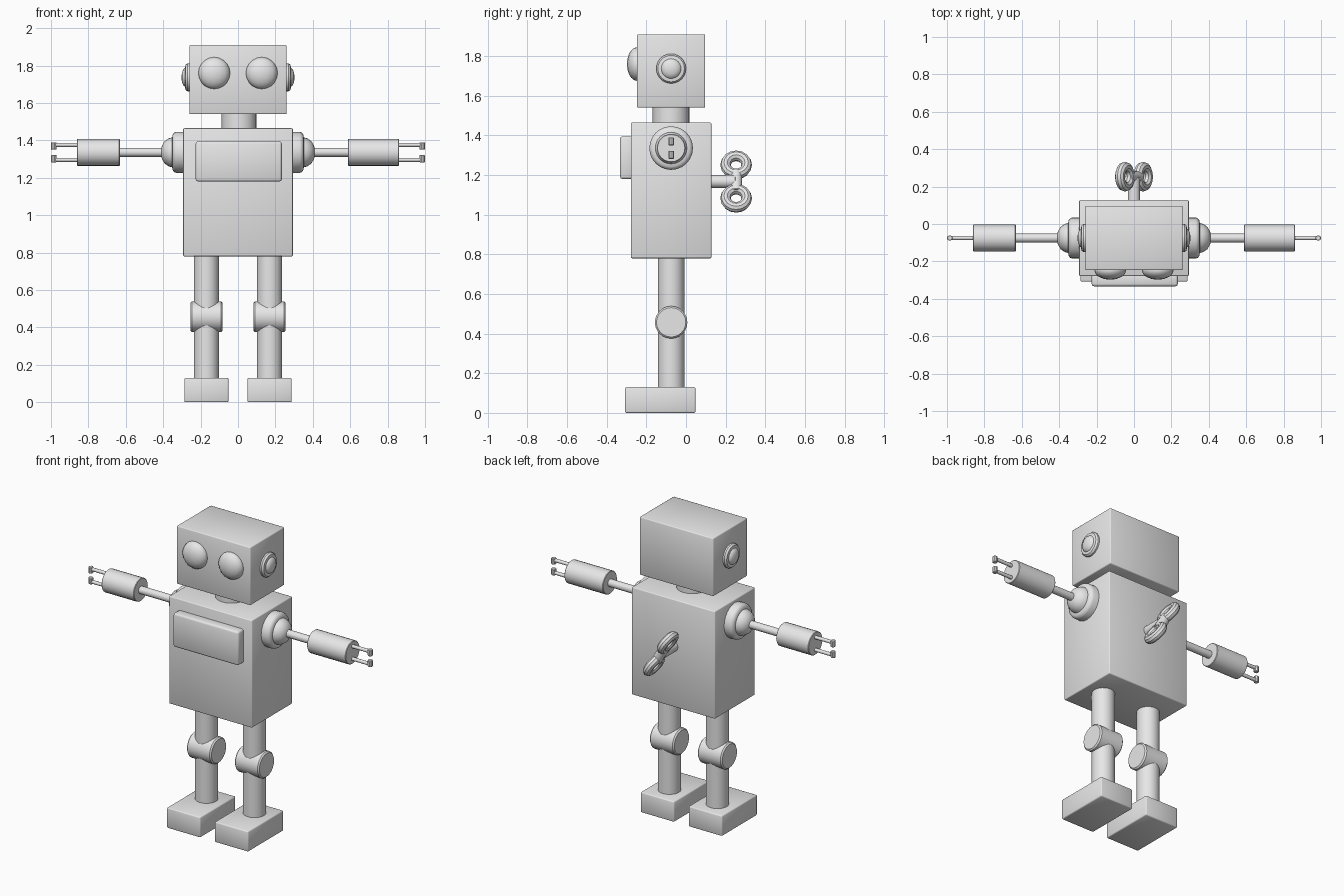
import bpy, bmesh, math
from mathutils import Vector, Matrix

if "Cube" in bpy.data.objects:
    bpy.data.objects.remove(bpy.data.objects["Cube"])

grey = bpy.data.materials.new("plain grey")
grey.diffuse_color = (0.8, 0.8, 0.8, 1)
grey.use_nodes = True
grey.node_tree.nodes["Principled BSDF"].inputs["Base Color"].default_value = grey.diffuse_color

AXIS_Y = -0.075      # depth of the body's centre line
ARM_Z = 1.336


def add(name, bm, matrix=Matrix(), angle=35):
    """Turn a bmesh into a smooth-by-angle object."""
    bmesh.ops.transform(bm, matrix=matrix, verts=bm.verts)
    bmesh.ops.recalc_face_normals(bm, faces=bm.faces)
    mesh = bpy.data.meshes.new(name)
    bm.to_mesh(mesh)
    bm.free()
    mesh.materials.append(grey)
    ob = bpy.data.objects.new(name, mesh)
    bpy.context.collection.objects.link(ob)
    bpy.ops.object.select_all(action='DESELECT')
    ob.select_set(True)
    bpy.context.view_layer.objects.active = ob
    bpy.ops.object.shade_smooth_by_angle(angle=math.radians(angle))
    return ob


def box(name, lo, hi, bevel=0.006):
    lo, hi = Vector(lo), Vector(hi)
    bm = bmesh.new()
    bmesh.ops.create_cube(bm, size=1)
    bmesh.ops.transform(bm, matrix=Matrix.Diagonal((*(hi - lo), 1)), verts=bm.verts)
    bmesh.ops.bevel(bm, geom=bm.edges[:], offset=bevel, segments=2,
                    affect='EDGES', profile=0.5)
    return add(name, bm, Matrix.Translation((lo + hi) / 2), 50)


def lathe(name, profile, origin, axis, segs=24):
    """Revolve (radius, distance) points around an axis through origin."""
    bm = bmesh.new()
    vs = [bm.verts.new((r, 0, h)) for r, h in profile]
    es = [bm.edges.new(p) for p in zip(vs, vs[1:])]
    bmesh.ops.spin(bm, geom=vs + es, cent=(0, 0, 0), axis=(0, 0, 1),
                   angle=math.tau, steps=segs)
    bmesh.ops.remove_doubles(bm, verts=bm.verts, dist=1e-5)
    turn = Vector(axis).to_track_quat('Z', 'Y').to_matrix().to_4x4()
    return add(name, bm, Matrix.Translation(origin) @ turn)


def rod(name, r, a, b, segs=24, bevel=0.003):
    """Cylinder from a to b with slightly softened rims."""
    a, b = Vector(a), Vector(b)
    n = (b - a).length
    prof = [(0, 0), (r - bevel, 0), (r, bevel), (r, n - bevel), (r - bevel, n), (0, n)]
    return lathe(name, prof, a, b - a, segs)


# Head, neck, torso and chest plate
box("head", (-0.26, -0.247, 1.54), (0.26, 0.097, 1.91))
rod("neck", 0.093, (0.006, AXIS_Y, 1.44), (0.006, AXIS_Y, 1.56))
box("torso", (-0.293, -0.278, 0.78), (0.293, 0.128, 1.465))
box("chest_plate", (-0.226, -0.333, 1.18), (0.234, -0.26, 1.395), 0.012)

for s, side in ((-1, "left"), (1, "right")):
    # Flattened round eye
    bm = bmesh.new()
    bmesh.ops.create_uvsphere(bm, u_segments=16, v_segments=10, radius=0.085)
    add(side + "_eye", bm, Matrix.Translation((s * 0.127, -0.247, 1.76))
        @ Matrix.Diagonal((1, 0.6, 1, 1)), 60)

    # Stepped ear and shoulder
    lathe(side + "_ear", [(0, 0.25), (0.075, 0.25), (0.075, 0.27), (0.067, 0.281),
          (0.05, 0.283), (0.045, 0.291), (0.028, 0.299), (0, 0.303)],
          (0, AXIS_Y, 1.737), (s, 0, 0))
    lathe(side + "_shoulder", [(0, 0.27), (0.11, 0.27), (0.11, 0.33), (0.105, 0.342),
          (0.094, 0.35), (0.08, 0.352), (0.075, 0.37), (0.06, 0.392), (0.035, 0.407),
          (0, 0.413)], (0, AXIS_Y, ARM_Z), (s, 0, 0))

    # Thin arm, forearm drum (the right one is a little longer)
    inner = 0.588 if s > 0 else 0.632
    rod(side + "_arm", 0.024, (s * 0.39, AXIS_Y, ARM_Z),
        (s * (inner + 0.02), AXIS_Y, ARM_Z), 16)
    rod(side + "_forearm", 0.072, (s * inner, AXIS_Y, ARM_Z), (s * 0.861, AXIS_Y, ARM_Z))

    # Two-pronged gripper with inward tips
    for t, pos in ((-1, "lower"), (1, "upper")):
        z = ARM_Z + t * 0.04
        rod(f"{side}_{pos}_prong", 0.011, (s * 0.85, AXIS_Y, z), (s * 0.99, AXIS_Y, z), 12)
        rod(f"{side}_{pos}_prong_tip", 0.015, (s * 0.985, AXIS_Y, z + t * 0.014),
            (s * 0.985, AXIS_Y, z - t * 0.026), 10)

    # Leg, knee drum and foot
    x = s * 0.169
    rod(side + "_leg", 0.067, (x, AXIS_Y, 0.11), (x, AXIS_Y, 0.80))
    rod(side + "_knee", 0.082, (x - 0.086, AXIS_Y, 0.457), (x + 0.086, AXIS_Y, 0.457),
        bevel=0.008)
    box(side + "_foot", (x - 0.118, -0.308, 0), (x + 0.118, 0.048, 0.13), 0.007)

# Wind-up key on the back, tilted about its shaft
KEY = Vector((0, 0.253, 1.167))
tilt = Vector((-0.5, 0, 0.866))
rod("key_shaft", 0.033, (0, 0.11, KEY.z), (0, 0.25, KEY.z), 16)
rod("key_bridge", 0.03, KEY - tilt * 0.06, KEY + tilt * 0.06, 16).scale = (1, 1, 1)
for t, pos in ((-1, "lower"), (1, "upper")):
    # Ring profile revolved around the direction at right angles to the key's plane
    ring = [(0.053 + 0.027 * math.cos(a), 0.027 * math.sin(a))
            for a in (math.tau * i / 10 for i in range(11))]
    lathe(f"{pos}_key_ring", ring, KEY + tilt * t * 0.097, (0.866, 0, 0.5), 16)
